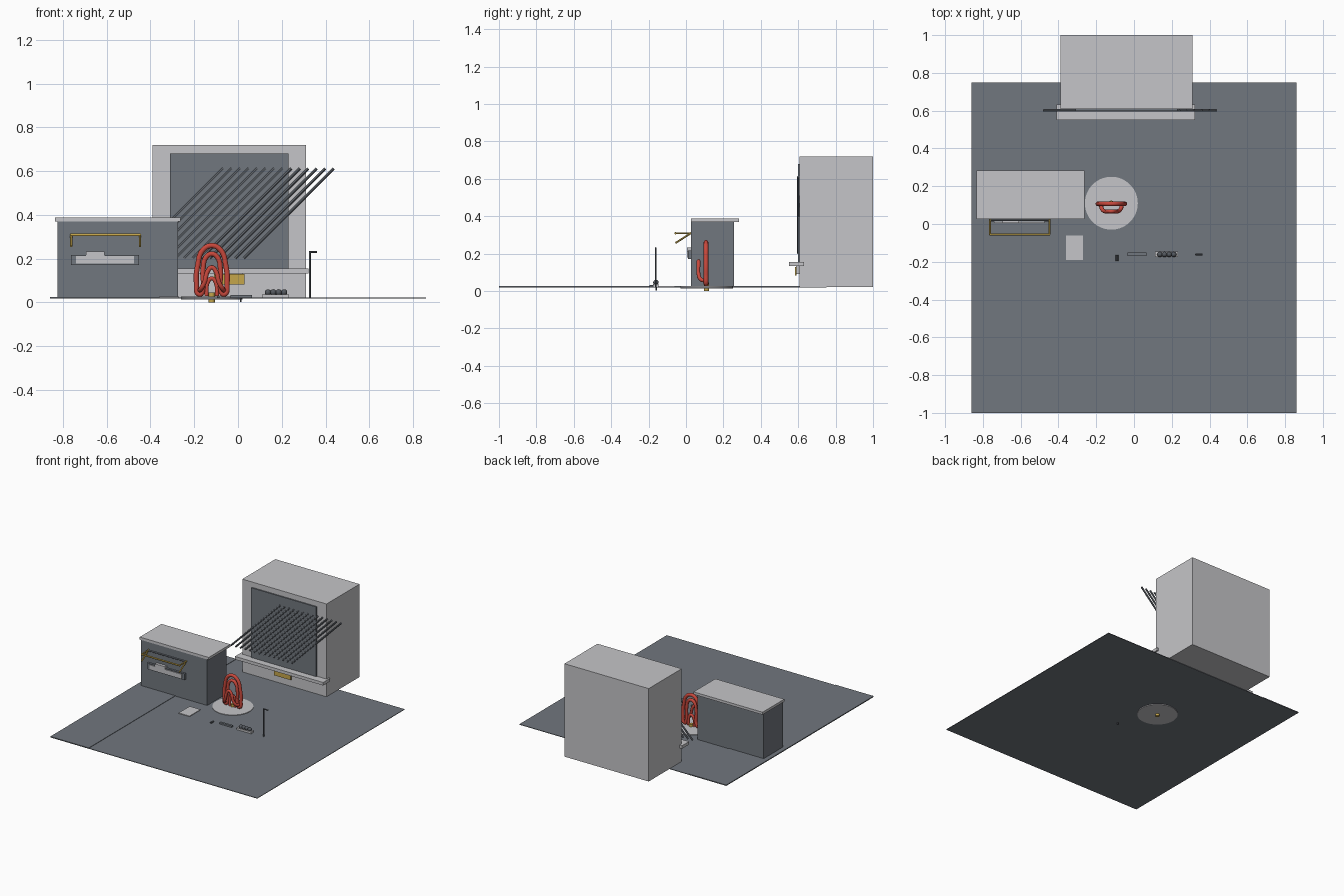
import bpy, bmesh, math
from mathutils import Vector

if "Cube" in bpy.data.objects:
    bpy.data.objects.remove(bpy.data.objects["Cube"])


def material(name, rgb):
    m = bpy.data.materials.new(name)
    m.diffuse_color = (*rgb, 1)
    m.use_nodes = True
    m.node_tree.nodes["Principled BSDF"].inputs["Base Color"].default_value = m.diffuse_color
    return m


LIGHT = material("pale_enamel", (0.56, 0.56, 0.58))
DARK = material("slate_grey", (0.165, 0.184, 0.21))
BRASS = material("brass", (0.56, 0.38, 0.07))
RED = material("red_tube", (0.58, 0.065, 0.045))
STEEL = material("dark_steel", (0.09, 0.10, 0.115))


def finish(name, bm, mat, smooth=False):
    me = bpy.data.meshes.new(name)
    bm.to_mesh(me)
    bm.free()
    me.materials.append(mat)
    for p in me.polygons:
        p.use_smooth = smooth
    ob = bpy.data.objects.new(name, me)
    bpy.context.collection.objects.link(ob)
    if smooth:
        bpy.ops.object.select_all(action='DESELECT')
        bpy.context.view_layer.objects.active = ob
        ob.select_set(True)
        bpy.ops.object.shade_smooth_by_angle()
    return ob


def box(name, x, y, z, mat):
    """Box from (min, max) pairs."""
    bm = bmesh.new()
    bmesh.ops.create_cube(bm, size=1)
    for v in bm.verts:
        v.co = [(r[0] + r[1]) / 2 + c * (r[1] - r[0]) for r, c in zip((x, y, z), v.co)]
    return finish(name, bm, mat)


def rod(name, a, b, r, mat, sides=12):
    """Cylinder between two points."""
    a, b = Vector(a), Vector(b)
    bm = bmesh.new()
    bmesh.ops.create_cone(bm, cap_ends=True, segments=sides, radius1=r, radius2=r,
                          depth=(b - a).length)
    rot = (b - a).to_track_quat('Z', 'Y')
    for v in bm.verts:
        v.co = rot @ v.co + (a + b) / 2
    return finish(name, bm, mat, True)


def ball(name, c, r, mat):
    bm = bmesh.new()
    bmesh.ops.create_uvsphere(bm, u_segments=16, v_segments=10, radius=r)
    bmesh.ops.translate(bm, verts=bm.verts, vec=c)
    return finish(name, bm, mat, True)


def tube(name, half, r, mat):
    """Smooth tube, mirrored about x = CX; half runs from the apex outwards."""
    pts = [(-x, y, z) for x, y, z in reversed(half[1:])] + half
    cu = bpy.data.curves.new(name, 'CURVE')
    cu.dimensions = '3D'
    cu.bevel_depth = r
    cu.bevel_resolution = 3
    cu.use_fill_caps = True
    cu.resolution_u = 6
    s = cu.splines.new('BEZIER')
    s.bezier_points.add(len(pts) - 1)
    for p, (x, y, z) in zip(s.bezier_points, pts):
        p.co = (CX + x, y, z)
        p.handle_left_type = p.handle_right_type = 'AUTO'
    cu.materials.append(mat)
    ob = bpy.data.objects.new(name, cu)
    bpy.context.collection.objects.link(ob)


CX, CY = -0.12, 0.11   # centre of the round base

# Floor with a slightly raised strip on the left
box("floor", (-0.86, 0.86), (-1, 0.75), (0.019, 0.023), DARK)
box("floor_strip", (-0.86, -0.54), (-1, 0.75), (0.021, 0.026), DARK)

# Tall cabinet at the back with panel, ledge and label
box("tall_cabinet", (-0.39, 0.31), (0.608, 1.0), (0.022, 0.72), LIGHT)
box("cabinet_panel", (-0.31, 0.23), (0.599, 0.61), (0.145, 0.68), DARK)
box("cabinet_ledge", (-0.41, 0.323), (0.55, 0.632), (0.133, 0.156), LIGHT)
box("ledge_label", (-0.11, 0.03), (0.582, 0.59), (0.083, 0.129), BRASS)
box("label_mount", (-0.10, 0.02), (0.589, 0.609), (0.09, 0.134), LIGHT)

# Row of slanted rods across the panel
for i in range(14):
    x = -0.478 + i * 0.0388
    rod("slanted_rod", (x, 0.601, 0.202), (x + 0.41, 0.601, 0.612), 0.0065, DARK, 8)

# Low counter
box("counter_body", (-0.825, -0.275), (0.027, 0.256), (0.022, 0.37), DARK)
box("counter_top", (-0.835, -0.262), (0.026, 0.284), (0.369, 0.388), LIGHT)

# Brass rail with arms and braces
rod("rail_bar", (-0.765, -0.056, 0.309), (-0.445, -0.056, 0.309), 0.006, BRASS)
rod("rail_back_bar", (-0.765, 0.021, 0.309), (-0.445, 0.021, 0.309), 0.005, DARK)
for x in (-0.762, -0.448):
    rod("rail_arm", (x, -0.056, 0.309), (x, 0.03, 0.309), 0.005, BRASS)
    rod("rail_brace", (x, -0.056, 0.257), (x, 0.03, 0.312), 0.005, BRASS)

# Tray on the counter front
box("tray_frame", (-0.762, -0.453), (0.012, 0.03), (0.172, 0.218), DARK)
box("tray_front", (-0.74, -0.474), (0.006, 0.014), (0.179, 0.212), LIGHT)
box("tray_handle", (-0.695, -0.61), (0.006, 0.028), (0.21, 0.232), LIGHT)

# Round base and hub
rod("round_base", (CX, CY, 0.014), (CX, CY, 0.027), 0.14, LIGHT, 64)
rod("base_hub", (CX, CY, 0.0), (CX, CY, 0.045), 0.014, BRASS, 20)

# Nested bent red tubes
Y = 0.107
tube("outer_tube", [(0, Y, 0.26), (0.042, Y, 0.238), (0.064, Y, 0.17), (0.07, Y, 0.09),
                    (0.056, Y, 0.037), (0.04, Y, 0.06), (0.038, Y, 0.1)], 0.0125, RED)
tube("inner_tube", [(0, Y, 0.222), (0.025, Y, 0.208), (0.04, Y, 0.15), (0.04, Y, 0.1)],
     0.0115, RED)
tube("front_tube", [(0, 0.067, 0.16), (0.016, 0.067, 0.147), (0.034, 0.067, 0.09),
                    (0.05, 0.08, 0.062), (0.056, Y, 0.055)], 0.0105, RED)
tube("small_tube", [(0, Y, 0.11), (0.017, Y, 0.095), (0.024, Y, 0.03)], 0.01, RED)

# Sheet lying on the floor
box("sheet", (-0.36, -0.27), (-0.19, -0.06), (0.02, 0.028), LIGHT)

# Holder with a row of balls
box("ball_tray", (0.11, 0.232), (-0.176, -0.146), (0.022, 0.037), LIGHT)
for i in range(4):
    ball("ball", (0.137 + i * 0.0245, -0.161, 0.046), 0.0145, STEEL)

# Small loose tools
box("flat_bar", (-0.035, 0.065), (-0.169, -0.152), (0.022, 0.035), DARK)
rod("small_peg", (-0.09, -0.165, 0.026), (-0.09, -0.195, 0.026), 0.007, STEEL)
rod("pin", (0.013, -0.16, 0.003), (0.013, -0.16, 0.024), 0.004, STEEL, 8)

# Thin post with a short arm
rod("post", (0.328, -0.161, 0.022), (0.328, -0.161, 0.232), 0.0045, STEEL)
rod("post_arm", (0.325, -0.161, 0.23), (0.362, -0.161, 0.23), 0.0045, STEEL)
